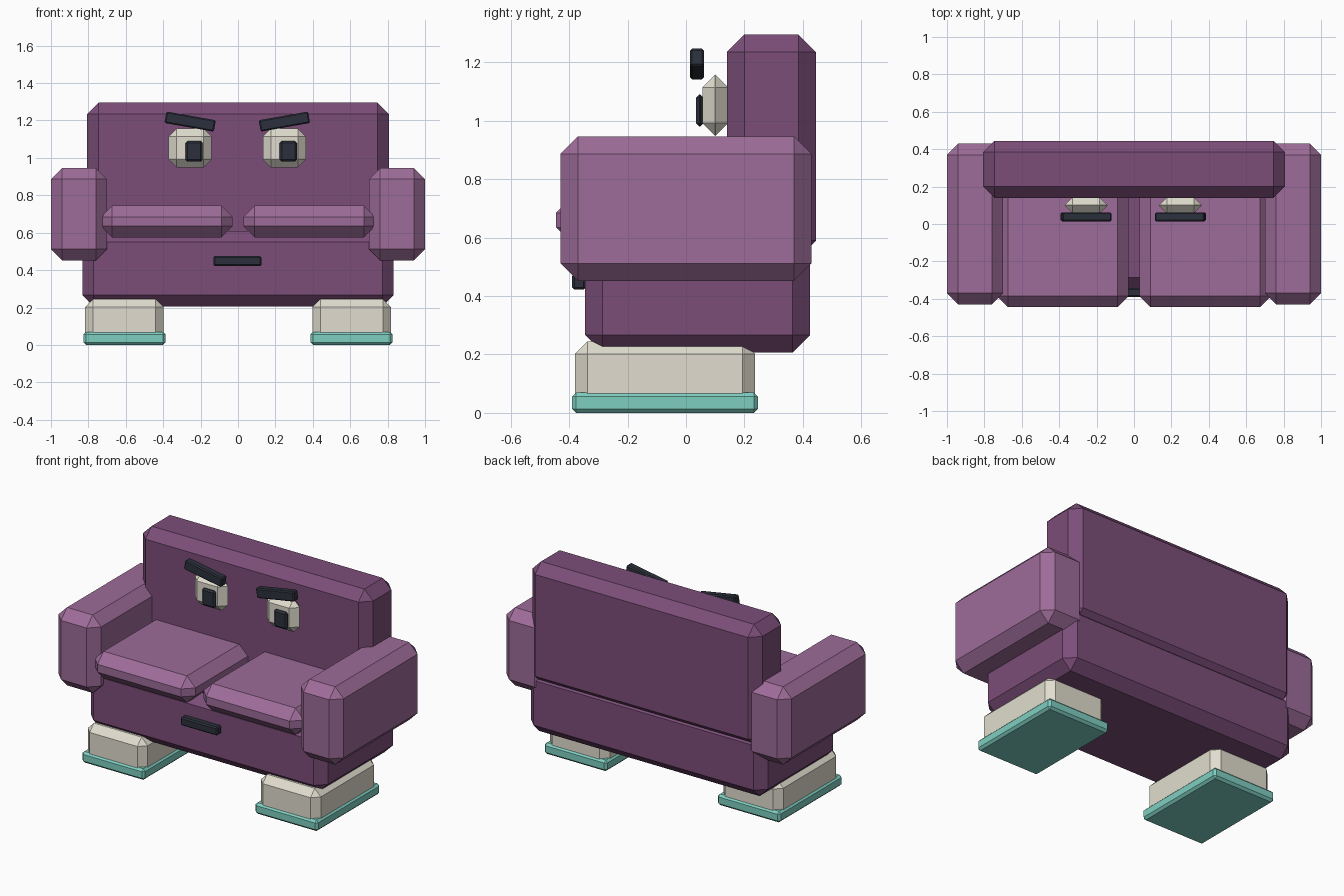
import bpy, bmesh, math
from mathutils import Matrix

if "Cube" in bpy.data.objects:
    bpy.data.objects.remove(bpy.data.objects["Cube"])


def material(name, rgb):
    m = bpy.data.materials.new(name)
    m.diffuse_color = (*rgb, 1)
    m.use_nodes = True
    m.node_tree.nodes["Principled BSDF"].inputs["Base Color"].default_value = m.diffuse_color
    return m


PURPLE = material("purple", (0.20, 0.075, 0.19))
MAUVE = material("mauve", (0.34, 0.15, 0.32))
CREAM = material("cream", (0.75, 0.72, 0.62))
TEAL = material("teal", (0.21, 0.62, 0.53))
DARK = material("dark", (0.025, 0.03, 0.045))


def block(name, x, y, z, chamfer, mat, tilt=0):
    """Chamfered box from (min, max) ranges, optionally tilted about y."""
    size = [b - a for a, b in (x, y, z)]
    bm = bmesh.new()
    bmesh.ops.create_cube(bm, size=1, matrix=Matrix.Diagonal((*size, 1)))
    bmesh.ops.bevel(bm, geom=bm.edges[:], offset=chamfer, segments=1,
                    affect='EDGES', clamp_overlap=True)
    me = bpy.data.meshes.new(name)
    bm.to_mesh(me)
    bm.free()
    me.materials.append(mat)
    ob = bpy.data.objects.new(name, me)
    ob.location = [(a + b) / 2 for a, b in (x, y, z)]
    ob.rotation_euler.y = math.radians(tilt)
    bpy.context.collection.objects.link(ob)
    return ob


def around(c, half):
    return (c - half, c + half)


# Sofa body
block("base", (-0.832, 0.832), (-0.345, 0.425), (0.206, 0.61), 0.06, PURPLE)
block("backrest", (-0.806, 0.806), (0.14, 0.445), (0.53, 1.295), 0.06, PURPLE)

for side, s in (("left", -1), ("right", 1)):
    # Arms, cushions and shoes
    block(side + "_arm", around(s * 0.85, 0.15), (-0.43, 0.43), (0.452, 0.946), 0.06, MAUVE)
    block(side + "_cushion", around(s * 0.381, 0.352), (-0.445, 0.24), (0.575, 0.745), 0.06, MAUVE)
    block(side + "_foot", around(s * 0.607, 0.21), (-0.38, 0.236), (0.001, 0.245), 0.043, CREAM)
    block(side + "_sole", around(s * 0.607, 0.22), (-0.39, 0.246), (0, 0.07), 0.014, TEAL)
    # Face: eyes, pupils and slanted brows
    ex = s * 0.252 - 0.004
    block(side + "_eye", around(ex, 0.115), (0.056, 0.144), (0.948, 1.158), 0.0435, CREAM)
    block(side + "_pupil", around(ex + 0.021, 0.046), (0.035, 0.06), (0.98, 1.09), 0.011, DARK)
    block(side + "_brow", around(ex, 0.134), (0.014, 0.062), (1.163, 1.225), 0.007, DARK, -s * 10)

# Mouth
block("mouth", (-0.132, 0.126), (-0.39, -0.343), (0.422, 0.475), 0.008, DARK)
